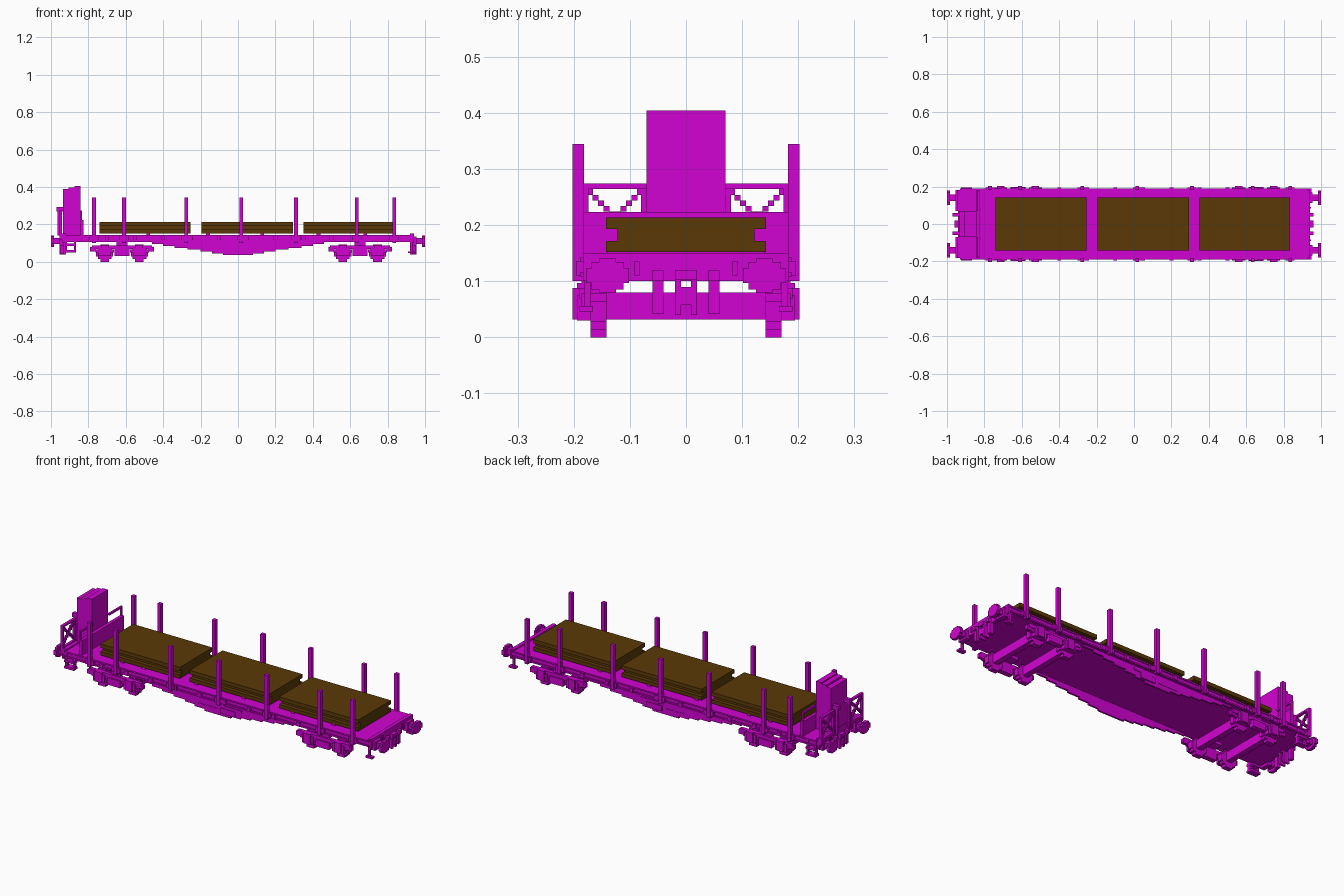
import bpy
import bmesh
from mathutils import Matrix, Vector

UNIT = 0.01  # all part sizes below are in hundredths

cube = bpy.data.objects.get("Cube")
if cube:
    bpy.data.objects.remove(cube, do_unlink=True)


def make_material(name, colour):
    mat = bpy.data.materials.new(name)
    mat.use_nodes = True
    mat.diffuse_color = (*colour, 1)
    mat.node_tree.nodes["Principled BSDF"].inputs["Base Color"].default_value = (*colour, 1)
    return mat


PAINT = make_material("magenta paint", (0.65, 0.001, 0.65))
TIMBER = make_material("brown timber", (0.105, 0.042, 0.002))


def boxes(name, spans, mat=PAINT, mirror=False):
    """Build one object from boxes given as (x0, x1, y0, y1, z0, z1)."""
    bm = bmesh.new()
    spans = list(spans)
    if mirror:
        spans += [(a, b, -d, -c, e, f) for a, b, c, d, e, f in spans]
    for x0, x1, y0, y1, z0, z1 in spans:
        centre = Vector((x0 + x1, y0 + y1, z0 + z1)) * UNIT / 2
        size = Vector((x1 - x0, y1 - y0, z1 - z0)) * UNIT
        bmesh.ops.create_cube(bm, size=1, matrix=Matrix.Translation(centre) @ Matrix.Diagonal(size).to_4x4())
    mesh = bpy.data.meshes.new(name)
    bm.to_mesh(mesh)
    bm.free()
    mesh.materials.append(mat)
    obj = bpy.data.objects.new(name, mesh)
    bpy.context.collection.objects.link(obj)


def blocky_disc_xz(x, z, r, y0, y1):
    """Stepped wheel with its axis along y."""
    return [(x - r * w, x + r * w, y0, y1, z - r * h, z + r * h)
            for w, h in ((1, 0.4), (0.8, 0.7), (0.5, 1))]


def blocky_disc_yz(y, z, r, x0, x1):
    """Stepped plate with its axis along x."""
    return [(x0, x1, y - r * w, y + r * w, z - r * h, z + r * h)
            for w, h in ((1, 0.35), (0.75, 0.65), (0.4, 0.8))]


# Deck and side sills
boxes("deck", [(-93, 93, -18.3, 18.3, 10.5, 14.2)])
boxes("side_sill", [(-93, 93, 18.3, 18.9, 10.8, 11.6),
                    (-93, 93, 18.3, 18.9, 13.4, 14.2)], mirror=True)
boxes("headstock", [(s * 93 - 1, s * 93 + 1, -18.3, 18.3, 10, 15) for s in (-1, 1)])

# Stepped fish-belly girders, open between the two sides
girders = []
for i, half in enumerate((46, 40, 34, 27, 20, 14, 8)):
    top = 10.5 - i
    girders.append((-half, half, 16.8, 17.8, top - 1, top))
boxes("belly_girder", girders, mirror=True)
boxes("brake_gear", [(2, 11, 17.5, 18.5, 5, 8), (4, 15, 17.5, 18.2, 8, 9.5),
                     (-12, 0, 17.5, 18, 6, 7)], mirror=True)

# Stakes and their pockets
stakes = (-77, -61, -27.7, 1.8, 31, 63.5, 83.5)
boxes("stake", [(x - 1, x + 1, 18.2, 20.2, 10, 34.5) for x in stakes], mirror=True)
boxes("stake_pocket", [(x - 2.4, x + 2.4, 18.2, 19.6, 11, 13.6) for x in stakes], mirror=True)
boxes("sill_bracket", [(x - 1, x + 1, 18.2, 19.4, 11, 13.4)
                       for x in range(-70, 80, 15)], mirror=True)

# Bearers and stacked timber loads
bearers = (-61, -48, -16, 13, 43, 68)
boxes("load_bearer", [(x - 1, x + 1, -14, 14, 14.2, 15.3) for x in bearers])
for n, (x0, x1) in enumerate(((-74, -25.5), (-19.5, 29.3), (35, 83.3))):
    boxes(f"timber_stack_{n + 1}", [
        (x0, x1, -14.3, 14.3, 15.2, 17.2),
        (x0, x1, -12.2, 12.2, 17.2, 19.3),
        (x0, x1, -14.3, 14.3, 19.3, 21.4)], TIMBER)

# Bogies: wheels, axles and side frames
for name, mid in (("right", -62), ("left", 65.3)):
    wheels, axles, frame = [], [], []
    for x in (mid - 9.3, mid + 9.3):
        wheels += blocky_disc_xz(x, 4.6, 4.6, 14.2, 17)
        axles.append((x - 1.6, x + 1.6, -14.2, 14.2, 3.2, 8))
        frame += [(x - 3.5, x + 3.5, 17, 19.4, 3, 7.5),
                  (x - 2, x + 2, 18, 20.2, 3.2, 8.8),
                  (x - 5, x + 5, 17, 18.6, 5, 6.5)]
    frame += [(mid - 16, mid + 16, 17, 19, 6.8, 8.8),
              (mid - 17, mid - 14, 17, 18.6, 5.5, 7.8),
              (mid + 14, mid + 17, 17, 18.6, 5.5, 7.8),
              (mid - 4, mid + 4, 17, 19.8, 3.2, 7),
              (mid - 3, mid + 3, 12, 18, 8.8, 10.5)]
    boxes(name + "_wheels", wheels, mirror=True)
    boxes(name + "_axles", axles)
    boxes(name + "_bogie_frame", frame, mirror=True)

# Buffers, couplings and hoses at both ends
for name, s in (("right", -1), ("left", 1)):
    def span(a, b):
        return sorted((s * a, s * b))
    buffers = blocky_disc_yz(14, 11, 3.8, *span(98.3, 100))
    buffers += [(*span(93, 98.5), 12.3, 15.7, 9.6, 12.6),
                (*span(93, 95.5), 11.2, 16.8, 8.6, 13.4)]
    boxes(name + "_buffer", buffers, mirror=True)
    boxes(name + "_coupling", [(*span(92, 95.5), 0.9, 2, 4, 11),
                               (*span(93, 96), -2, 0.9, 10.2, 12),
                               (*span(93, 95.5), -1, 1, 5.8, 9)], mirror=True)
    boxes(name + "_hose", [(*span(93, 95), 4, 6, 4.2, 11),
                           (*span(94, 96), 4, 6, 10, 12)], mirror=True)
    boxes(name + "_handle", [(*span(93, 94.5), 8.3, 9.2, 11, 13.5)], mirror=True)

# Brake cabin with stepped roof
boxes("cabin", [(-93.5, -90.5, -7, 7, 14, 38.8),
                (-90.5, -87.5, -7, 7, 14, 39.8),
                (-87.5, -84.3, -7, 7, 14, 40.4)])
boxes("platform_panel", [(-84.3, -82.5, -18.3, 18.3, 14, 22.3)])

# Railings with crossed bracing beside the cabin
rails = [(-95.5, -94, 7, 18.3, 26.4, 27.4),
         (-95.5, -94, 17.4, 18.3, 12, 27.4),
         (-95.5, -94, 7, 8, 14, 27.4),
         (-95.5, -94, 7, 18.3, 14, 15.5),
         (-84.3, -83.3, 7, 18.3, 26.4, 27.4),
         (-84.3, -83.3, 17.4, 18.3, 14, 27.4)]
for i in range(-6, 4):
    z = 22.4 + i
    rails.append((-95.5, -94, 13.6 + i, 14.7 + i, z, z + 1))
    rails.append((-95.5, -94, 10.6 - i, 11.7 - i, z, z + 1))
boxes("platform_railing", rails, mirror=True)
boxes("brake_handle", [(-97, -93.5, 4, 6, 27, 29.3),
                       (-96.5, -95.2, 4.4, 5.6, 14, 27)], mirror=True)

# Hanging steps below the platform and at the other end
steps = [(x, x + 1.2, 17, 18.6, 5, 14) for x in (-92.5, -87.8)]
steps += [(-92.5, -86.6, 16, 19.4, z, z + 1.2) for z in (5, 8.5)]
boxes("platform_step", steps, mirror=True)
boxes("end_step", [(92, 93.2, 17, 18.2, 5, 11), (91, 95, 16.6, 19, 4.6, 5.6)], mirror=True)
